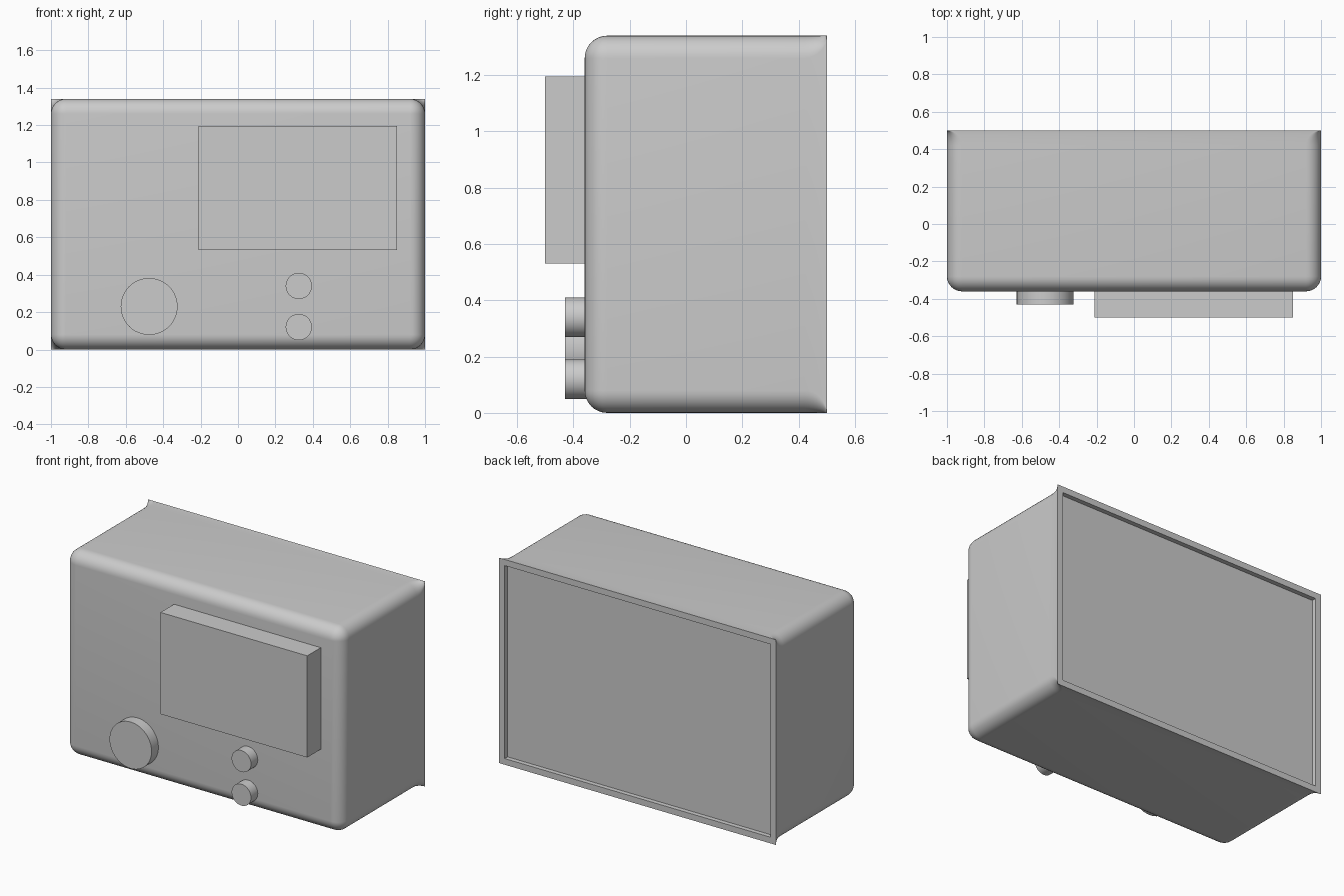
import bpy, bmesh, math
from mathutils import Matrix

cube = bpy.data.objects.get("Cube")
if cube:
    bpy.data.objects.remove(cube, do_unlink=True)

grey = bpy.data.materials.new("plain grey")
grey.use_nodes = True
GREY = (0.6, 0.6, 0.6, 1)
grey.diffuse_color = GREY
grey.node_tree.nodes["Principled BSDF"].inputs["Base Color"].default_value = GREY

HALF_W, HALF_H = 1.0, 0.67
FRONT, BACK = -0.36, 0.5
ROUND = 0.08
STEPS = 8


def finish(name, bm, smooth=True):
    bmesh.ops.remove_doubles(bm, verts=bm.verts, dist=0.0002)
    bmesh.ops.recalc_face_normals(bm, faces=bm.faces)
    mesh = bpy.data.meshes.new(name)
    bm.to_mesh(mesh)
    bm.free()
    mesh.materials.append(grey)
    obj = bpy.data.objects.new(name, mesh)
    bpy.context.collection.objects.link(obj)
    if smooth:
        bpy.ops.object.select_all(action="DESELECT")
        obj.select_set(True)
        bpy.context.view_layer.objects.active = obj
        bpy.ops.object.shade_smooth_by_angle(angle=math.radians(35))
    return obj


def ring(bm, y, inset, radius):
    """Rounded rectangle across the case at depth y."""
    verts = []
    corners = ((1, 1), (-1, 1), (-1, -1), (1, -1))
    for i, (sx, sz) in enumerate(corners):
        cx = sx * (HALF_W - inset - radius)
        cz = sz * (HALF_H - inset - radius) + HALF_H
        for k in range(STEPS + 1):
            a = (i + k / STEPS) * math.pi / 2
            verts.append(bm.verts.new((cx + radius * math.cos(a), y, cz + radius * math.sin(a))))
    return verts


# Case: rounded front, flaring to a square rim with a recessed back panel
sections = []
for k in range(STEPS + 1):
    a = k / STEPS * math.pi / 2
    inset = ROUND * (1 - math.sin(a))
    sections.append((FRONT + ROUND * (1 - math.cos(a)), inset, ROUND - inset))
for k in range(STEPS + 1):
    a = k / STEPS * math.pi / 2
    sections.append((BACK - ROUND * (1 - math.sin(a)), 0, ROUND * math.cos(a)))
sections += [(BACK, 0.04, 0), (BACK - 0.03, 0.04, 0)]

bm = bmesh.new()
rings = [ring(bm, *s) for s in sections]
for r0, r1 in zip(rings, rings[1:]):
    for i in range(len(r0)):
        j = (i + 1) % len(r0)
        bm.faces.new((r0[i], r0[j], r1[j], r1[i]))
bm.faces.new(rings[0])
bm.faces.new(rings[-1])
bmesh.ops.dissolve_degenerate(bm, edges=bm.edges, dist=0.0002)
finish("case", bm)


# Raised screen block
bm = bmesh.new()
bmesh.ops.create_cube(bm, size=1, matrix=Matrix.Translation((0.32, -0.425, 0.863))
                      @ Matrix.Diagonal((1.06, 0.15, 0.664, 1)))
finish("screen", bm, smooth=False)


# Round controls
def knob(name, x, z, radius):
    front, back = -0.43, -0.3
    bm = bmesh.new()
    bmesh.ops.create_cone(bm, cap_ends=True, segments=48, radius1=radius, radius2=radius,
                          depth=back - front,
                          matrix=Matrix.Translation((x, (front + back) / 2, z))
                          @ Matrix.Rotation(math.pi / 2, 4, "X"))
    finish(name, bm)


knob("large_dial", -0.475, 0.23, 0.152)
knob("upper_button", 0.325, 0.34, 0.07)
knob("lower_button", 0.325, 0.12, 0.07)
